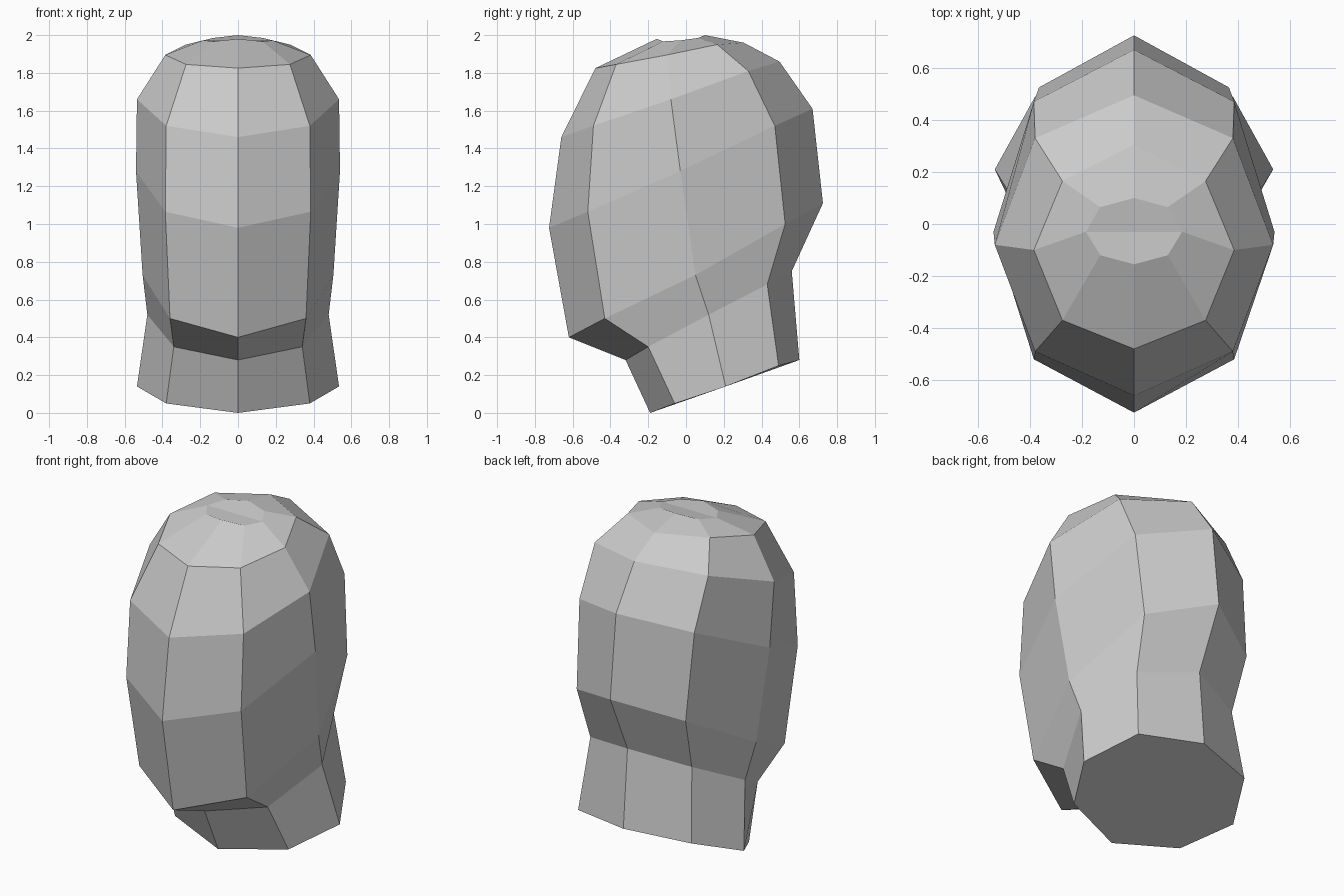
import bpy, bmesh

if "Cube" in bpy.data.objects:
    bpy.data.objects.remove(bpy.data.objects["Cube"])

# Half cross-sections from neck to crown: front centre, front side, side, back side, back centre
HALF_RINGS = [
    [(0, -.19, 0), (.38, -.06, .05), (.535, .21, .14), (.38, .49, .25), (0, .60, .28)],
    [(0, -.32, .28), (.34, -.20, .35), (.48, .12, .52), (.34, .43, .68), (0, .56, .75)],
    [(0, -.62, .40), (.36, -.43, .50), (.505, .05, .73), (.365, .525, 1.0), (0, .725, 1.11)],
    [(0, -.725, .98), (.385, -.52, 1.065), (.54, -.03, 1.28), (.385, .47, 1.52), (0, .67, 1.61)],
    [(0, -.66, 1.46), (.38, -.49, 1.52), (.535, -.08, 1.66), (.38, .33, 1.81), (0, .495, 1.86)],
    [(0, -.48, 1.825), (.275, -.37, 1.845), (.385, -.10, 1.895), (.275, .165, 1.95), (0, .305, 1.96)],
    [(0, -.155, 1.98), (.13, -.12, 1.967), (.185, -.03, 1.972), (.13, .065, 1.985), (0, .10, 2.0)],
]


def full_ring(half):
    """Complete an eight-sided ring by mirroring across x = 0."""
    return half + [(-x, y, z) for x, y, z in half[3:0:-1]]


bm = bmesh.new()
rings = [[bm.verts.new(p) for p in full_ring(h)] for h in HALF_RINGS]

# Side walls
for lower, upper in zip(rings, rings[1:]):
    for i in range(8):
        j = (i + 1) % 8
        bm.faces.new((lower[i], lower[j], upper[j], upper[i]))

# Neck base and the two halves of the crown
bm.faces.new(rings[0][::-1])
crown = rings[-1]
bm.faces.new((crown[6], crown[7], crown[0], crown[1], crown[2]))
bm.faces.new(crown[2:7])
bmesh.ops.recalc_face_normals(bm, faces=bm.faces[:])

mesh = bpy.data.meshes.new("head")
bm.to_mesh(mesh)
bm.free()
head = bpy.data.objects.new("head", mesh)
bpy.context.collection.objects.link(head)

# Plain grey
grey = bpy.data.materials.new("light grey")
grey.diffuse_color = (.6, .6, .6, 1)
grey.use_nodes = True
grey.node_tree.nodes["Principled BSDF"].inputs["Base Color"].default_value = grey.diffuse_color
mesh.materials.append(grey)

# Gentle creases merge, strong ones stay sharp
bpy.context.view_layer.objects.active = head
head.select_set(True)
bpy.ops.object.shade_flat()
